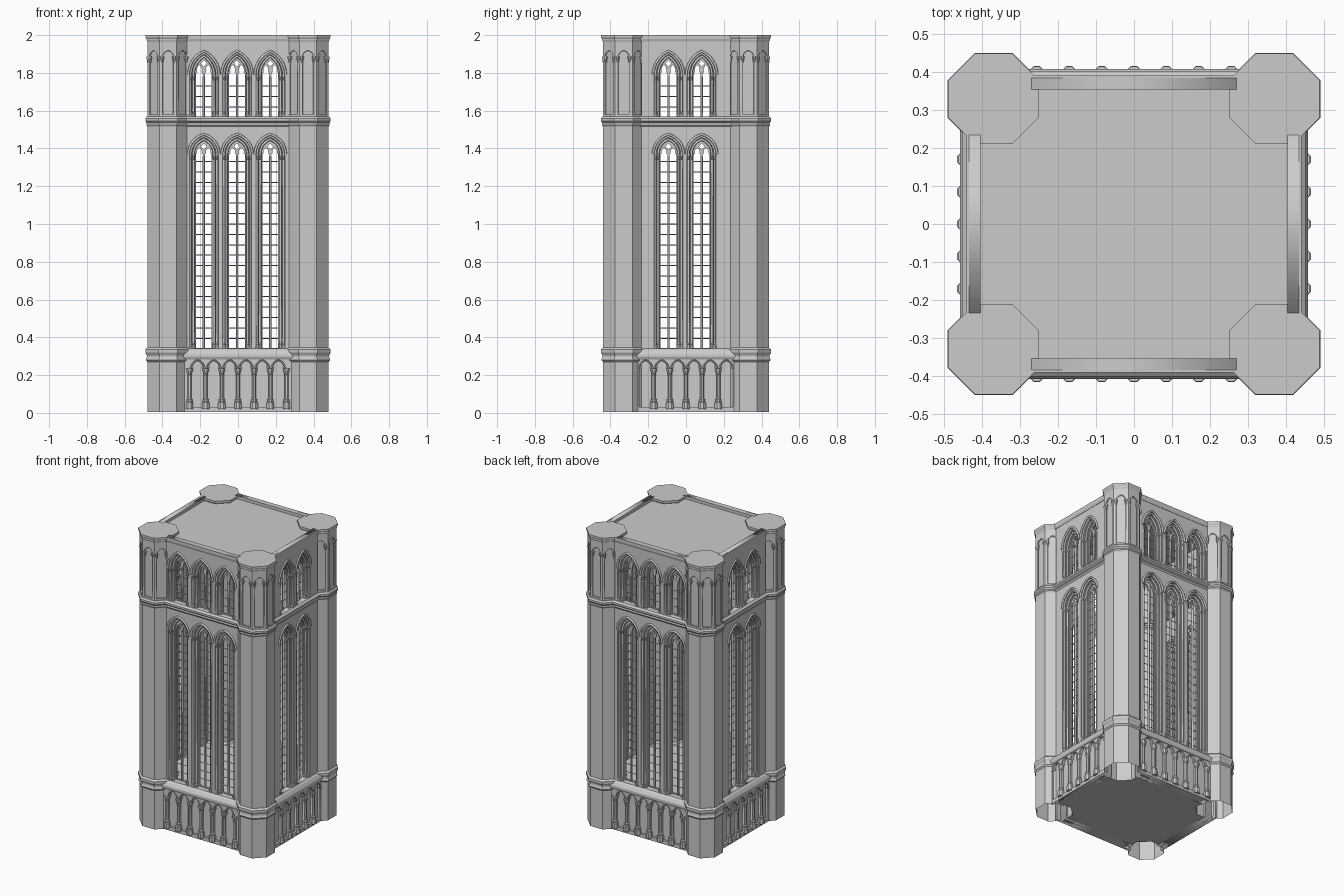
import bpy, bmesh
from math import pi, cos, sin, tan, atan2, radians
from mathutils import Matrix, Vector

if "Cube" in bpy.data.objects:
    bpy.data.objects.remove(bpy.data.objects["Cube"])

CX, CY, APO = 0.37, 0.33, 0.11              # turret centre and apothem
UP = Matrix.Rotation(pi / 2, 4, 'X')        # local frame: x along wall, y up, z outward
PITCH, BAY = 0.176, 0.0855                  # window and arcade spacing


def link(name, mesh, mat):
    ob = bpy.data.objects.new(name, mesh)
    bpy.context.collection.objects.link(ob)
    ob.matrix_world = mat
    return ob


def curve_mesh(name, cu, mat):
    tmp = link(name + "_curve", cu, Matrix())
    bpy.context.view_layer.update()
    me = bpy.data.meshes.new_from_object(tmp.evaluated_get(bpy.context.evaluated_depsgraph_get()))
    bpy.data.objects.remove(tmp)
    return link(name, me, mat)


def splines(cu, paths, closed):
    for pts in paths:
        sp = cu.splines.new('POLY')
        sp.points.add(len(pts) - 1)
        for p, c in zip(sp.points, pts):
            p.co = (c[0], c[1], c[2] if len(c) > 2 else 0, 1)
        sp.use_cyclic_u = closed


def plate(name, outlines, d0, d1, mat):
    """Flat slab between depths d0 and d1; first outline is the edge, the rest are holes."""
    cu = bpy.data.curves.new(name, 'CURVE')
    cu.dimensions, cu.fill_mode = '2D', 'BOTH'
    cu.extrude = abs(d1 - d0) / 2
    splines(cu, outlines, True)
    return curve_mesh(name, cu, mat @ Matrix.Translation((0, 0, (d0 + d1) / 2)))


def tubes(name, paths, r, mat, res=1):
    cu = bpy.data.curves.new(name, 'CURVE')
    cu.dimensions = '3D'
    cu.bevel_depth, cu.bevel_resolution, cu.use_fill_caps = r, res, True
    splines(cu, paths, False)
    return curve_mesh(name, cu, mat)


def lathes(name, profile, places, n, mat, open_bottom=False):
    """Turned (n-sided) shape repeated at each (x, y, z) place in the local frame."""
    bm = bmesh.new()
    for px, py, pz in places:
        rings = [[bm.verts.new((px + r * cos((j + .5) * 2 * pi / n), py + h,
                                pz + r * sin((j + .5) * 2 * pi / n))) for j in range(n)]
                 for r, h in profile]
        for a, b in zip(rings, rings[1:]):
            for j in range(n):
                bm.faces.new((a[j], a[(j + 1) % n], b[(j + 1) % n], b[j]))
        bm.faces.new(rings[-1])
        if not open_bottom:
            bm.faces.new(rings[0])
    bmesh.ops.recalc_face_normals(bm, faces=bm.faces)
    me = bpy.data.meshes.new(name)
    bm.to_mesh(me)
    bm.free()
    return link(name, me, mat)


def moulding(name, profile, half, mat):
    """Run a (depth, height) profile straight along the wall."""
    bm = bmesh.new()
    a, b = [[bm.verts.new((x, h, d)) for d, h in profile] for x in (-half, half)]
    n = len(profile)
    for i in range(n):
        bm.faces.new((a[i], a[(i + 1) % n], b[(i + 1) % n], b[i]))
    bm.faces.new(a)
    bm.faces.new(b)
    bmesh.ops.recalc_face_normals(bm, faces=bm.faces)
    me = bpy.data.meshes.new(name)
    bm.to_mesh(me)
    bm.free()
    return link(name, me, mat)


def arch(u, w, s, apex, d=0, n=8):
    """Two-centred pointed arch, left springing to right springing."""
    h = apex - s
    R = (w * w + h * h) / (2 * w)
    end = atan2(h, R - w)
    half = [(R - w - R * cos(end * i / n), s + R * sin(end * i / n)) for i in range(n + 1)]
    return [(u + x, z, d) for x, z in half] + [(u - x, z, d) for x, z in half[-2::-1]]


def opening(u, w, z0, s, apex):
    return [(u - w, z0)] + arch(u, w, s, apex) + [(u + w, z0)]


def trefoil(u, w, z0, s, apex):
    half = [(1, 0), (1, .2), (.9, .38), (.6, .42), (.72, .56), (.6, .78), (.35, .92), (0, 1)]
    pts = [(x * w, s + (apex - s) * z) for x, z in half]
    return [(u - w, z0)] + [(u - x, z) for x, z in pts] + [(u + x, z) for x, z in pts[-2::-1]] + [(u + w, z0)]


def rect(a, z0, z1):
    return [(-a, z0), (a, z0), (a, z1), (-a, z1)]


# string-course profiles (projection, height)
LOWER = [(0, .27), (.008, .28), (.003, .295), (.003, .305), (.011, .32), (.011, .335), (0, .345)]
UPPER = [(0, 1.515), (.005, 1.525), (.003, 1.535), (.011, 1.545), (.011, 1.558), (.003, 1.568)]
STAGES = [(0.34, 1.37, 1.47), (1.565, 1.79, 1.91)]    # sill, springing, outer apex
CAPITAL = [(.007, -.03), (.0085, -.026), (.007, -.022), (.012, -.006), (.012, .002)]
BASE = [(.012, 0), (.012, .014), (.009, .02), (.010, .025), (.007, .032)]
COLUMN = [(.021, .0), (.021, .035), (.016, .04), (.018, .05), (.0115, .058), (.0115, .178),
          (.014, .182), (.0115, .187), (.019, .207), (.019, .215)]

# four walls
for k, side in enumerate(("front", "right", "back", "left")):
    D, L, count = ((.385, .27, 3), (.435, .235, 2))[k % 2]
    F = Matrix.Rotation(k * pi / 2, 4, 'Z') @ Matrix.Translation((0, -D, 0)) @ UP
    centres = [(i - (count - 1) / 2) * PITCH - (.005 if k in (0, 1) else -.005) for i in range(count)]
    bays = [(u,) + st for u in centres for st in STAGES]

    # stepped wall layers
    for i, (d0, d1, w, top) in enumerate(((0, -.015, .077, 2), (-.015, -.03, .062, 2), (-.03, -.055, .047, 1.97))):
        plate(f"{side}_wall_layer_{i}", [rect(L, .005, top)] +
              [opening(u, w, z0, s, a - (.077 - w)) for u, z0, s, a in bays], d0, d1, F)

    # jamb shafts running into arch rolls, hood moulds
    caps, feet = [], []
    rolls = []
    for w, d in ((.0695, -.008), (.0545, -.023)):
        for u, z0, s, a in bays:
            rolls.append([(u - w, z0, d)] + arch(u, w, s, a - (.077 - w), d) + [(u + w, z0, d)])
            caps += [(u + e * w, s, d) for e in (-1, 1)]
            feet += [(u + e * w, z0, d) for e in (-1, 1)]
    tubes(f"{side}_window_shafts", rolls, .0068, F)
    tubes(f"{side}_hood_moulds", [arch(u, .081, s, a + .004, .001) for u, z0, s, a in bays], .007, F)
    lathes(f"{side}_shaft_capitals", CAPITAL, caps, 8, F)
    lathes(f"{side}_shaft_bases", BASE, feet, 8, F)

    # window tracery: two lights and an eyelet, with glazing bars
    bars = []
    for j, (u, z0, s, a) in enumerate(bays):
        top = a - .03
        eye = [(u + .013 * cos(t * pi / 6) * (1 + .2 * cos(t * pi * 2 / 3)),
                top - .03 + .014 * sin(t * pi / 6) * (1 + .2 * cos(t * pi * 2 / 3))) for t in range(12)]
        plate(f"{side}_tracery_{j}", [opening(u, .049, z0 - .003, s, a - .026), eye] +
              [trefoil(u + e * .0235, .0185, z0 + .004, s - .015, a - .068) for e in (-1, 1)], -.047, -.037, F)
        z = z0 + .055
        while z < s - .01:
            bars.append([(u - .046, z, -.042), (u + .046, z, -.042)])
            z += .055
    tubes(f"{side}_mullions", [[(u, z0, -.037), (u, s - .01, -.037)] for u, z0, s, a in bays], .006, F)
    tubes(f"{side}_glazing_bars", bars, .0025, F, 0)

    # blind arcade around the base
    plate(f"{side}_arcade_arches", [rect(L + .03, .005, .295)] +
          [trefoil((i - 2.5) * BAY, .034, .03, .215, .275) for i in range(6)], 0, .014, F)
    n = 7 if k % 2 == 0 else 5
    lathes(f"{side}_arcade_columns", COLUMN, [((i - (n - 1) / 2) * BAY, .02, .012) for i in range(n)], 8, F)
    tubes(f"{side}_arcade_rolls", [arch((i - 2.5) * BAY, .037, .23, .28, .015) for i in range(6)], .004, F)

    # string courses, sloping sill and coping
    moulding(f"{side}_sill_course", [(-.02, .283), (.018, .283), (.024, .295), (.024, .31), (.012, .33),
                                     (0, .34), (-.055, .34), (-.055, .3)], L + .03, F)
    moulding(f"{side}_middle_course", [(-.01, 1.515)] + [(d * 1.6, z) for d, z in UPPER] + [(-.01, 1.568)], L + .03, F)
    moulding(f"{side}_coping", [(-.01, 1.965), (.002, 1.965), (.007, 1.98), (.007, 2), (-.01, 2)], L + .01, F)

# octagonal corner turrets with a blind arcade on the upper stage
K = 1 / cos(pi / 8)
turret = [(APO, .005)] + [(APO + d, z) for d, z in LOWER + UPPER] + [
    (.099, 1.57), (.099, 1.94), (APO, 1.94), (APO, 1.965), (.114, 1.972), (.114, 1.98), (.119, 1.988), (.119, 2)]
for sx in (-1, 1):
    for sy in (-1, 1):
        tag = ("back" if sy > 0 else "front") + ("_right" if sx > 0 else "_left")
        T = Matrix.Translation((sx * CX, sy * CY, 0))
        lathes(f"{tag}_turret", [(r * K, z) for r, z in turret], [(0, 0, 0)], 8, T @ UP, True)
        for i in range(8):
            R = Matrix.Rotation(i * pi / 4, 4, 'Z')
            out = R @ Vector((0, -1, 0))
            if out.x * sx + out.y * sy < -.1:
                continue
            M = T @ R @ UP
            plate(f"{tag}_turret_panel_{i}", [rect(APO * tan(pi / 8), 1.565, 1.945),
                                              opening(0, .034, 1.58, 1.885, 1.925)], .098, APO, M)
            tubes(f"{tag}_turret_roll_{i}", [[(-.032, 1.58, .106)] + arch(0, .032, 1.885, 1.922, .106)
                                             + [(.032, 1.58, .106)]], .005, M)
            lathes(f"{tag}_turret_capitals_{i}", CAPITAL, [(e * .032, 1.885, .104) for e in (-1, 1)], 8, M)

# floors and roof, notched around the turrets
for name, z0, z1, ex, ey in (("base_plate", .005, .02, .43, .38), ("inner_floor", .315, .335, .40, .35),
                             ("roof", 1.96, 1.98, .408, .358)):
    q = [(ex, .22), (.324, .22), (.26, .284), (.26, ey)]
    edge = (q + [(-x, y) for x, y in q[::-1]] + [(-x, -y) for x, y in q] + [(x, -y) for x, y in q[::-1]])
    plate(name, [edge], z0, z1, Matrix())
